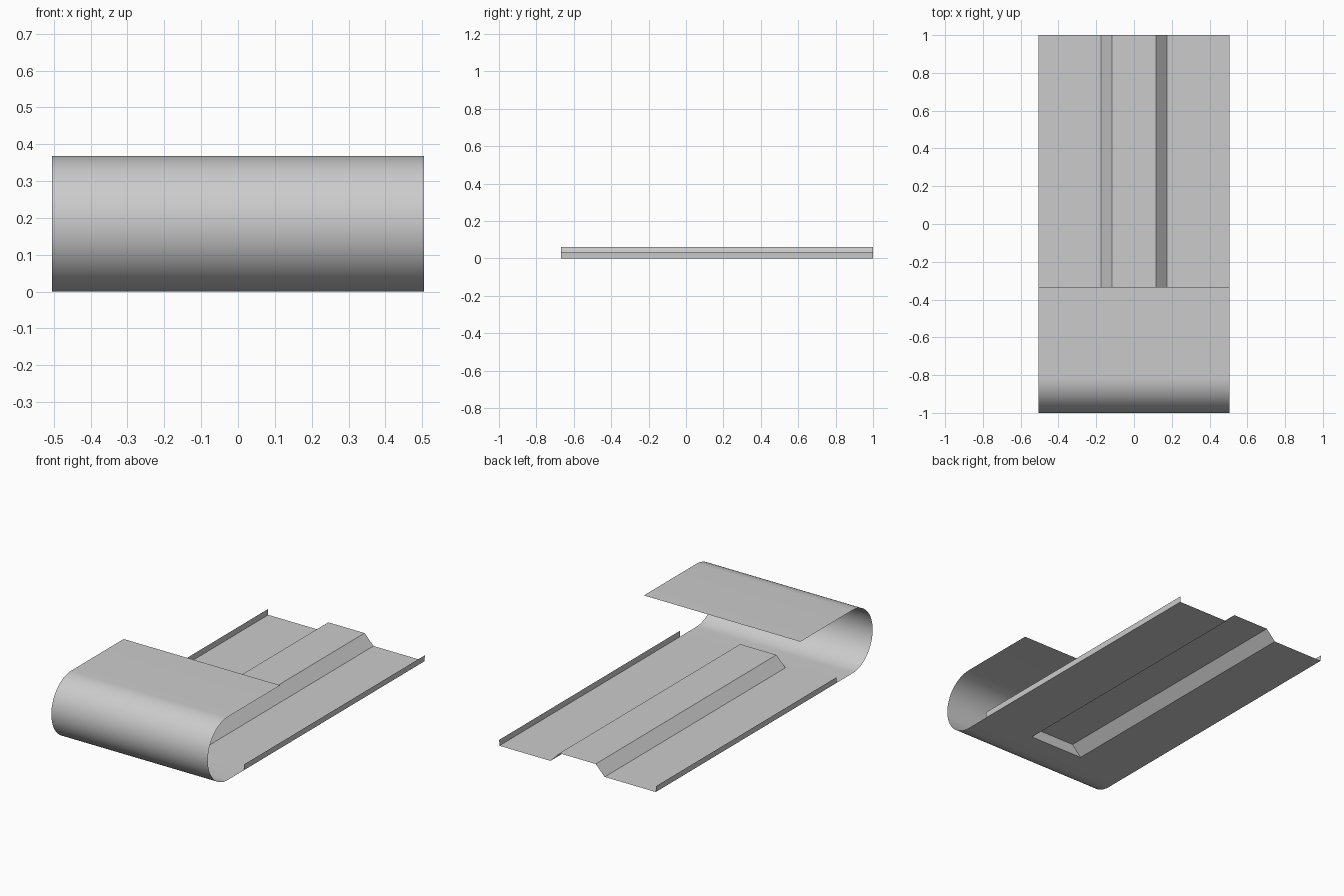
import bpy, bmesh, math

if "Cube" in bpy.data.objects:
    bpy.data.objects.remove(bpy.data.objects["Cube"])

W, R = 0.505, 0.184          # half width, curl radius
Y_CURL, Y_STEP = -1 + R, -0.667


def sheet(name, faces, smooth=False):
    """Thin sheet object from lists of corner points, welded together."""
    bm = bmesh.new()
    for pts in faces:
        bm.faces.new([bm.verts.new(p) for p in pts])
    bmesh.ops.remove_doubles(bm, verts=bm.verts, dist=1e-5)
    for f in bm.faces:
        f.smooth = smooth
    me = bpy.data.meshes.new(name)
    bm.to_mesh(me)
    bm.free()
    ob = bpy.data.objects.new(name, me)
    bpy.context.collection.objects.link(ob)
    return ob


def along_y(profile, y0, y1):
    """Sweep an x-z profile along y, facing up."""
    return [[(a[0], y0, a[1]), (b[0], y0, b[1]), (b[0], y1, b[1]), (a[0], y1, a[1])]
            for a, b in zip(profile, profile[1:])]


# ribbed base tray with side lips and closed front end of the rib
half = [(0.117, 0.06), (0.175, 0), (W, 0), (W + 0.001, 0.034)]
section = [(-x, z) for x, z in reversed(half)] + half
faces = along_y(section, Y_STEP, 1)
faces.append([(x, Y_STEP, z) for x, z in
              [(-0.175, 0), (0.175, 0), (0.117, 0.06), (-0.117, 0.06)]])
sheet("ribbed_base", faces)

# curled front: flat strip, half-round bend and upper flap
N = 32
path = [(Y_STEP, 0)]
for i in range(N + 1):
    a = math.pi * i / N
    path.append((Y_CURL - R * math.sin(a), R - R * math.cos(a)))
path.append((-0.333, 2 * R))
sheet("curled_front",
      [[(-W, a[0], a[1]), (-W, b[0], b[1]), (W, b[0], b[1]), (W, a[0], a[1])]
       for a, b in zip(path[1:] , path[2:])] +
      [[(-W, Y_CURL, 0), (W, Y_CURL, 0), (W, Y_STEP, 0), (-W, Y_STEP, 0)]],
      smooth=True)
curl = bpy.data.objects["curled_front"]

# consistent outward normals on the curl
bm = bmesh.new()
bm.from_mesh(curl.data)
bmesh.ops.recalc_face_normals(bm, faces=bm.faces)
bm.faces.ensure_lookup_table()
top = max(bm.faces, key=lambda f: f.calc_center_median().z)
if top.normal.z < 0:
    bmesh.ops.reverse_faces(bm, faces=bm.faces)
bm.to_mesh(curl.data)
bm.free()
